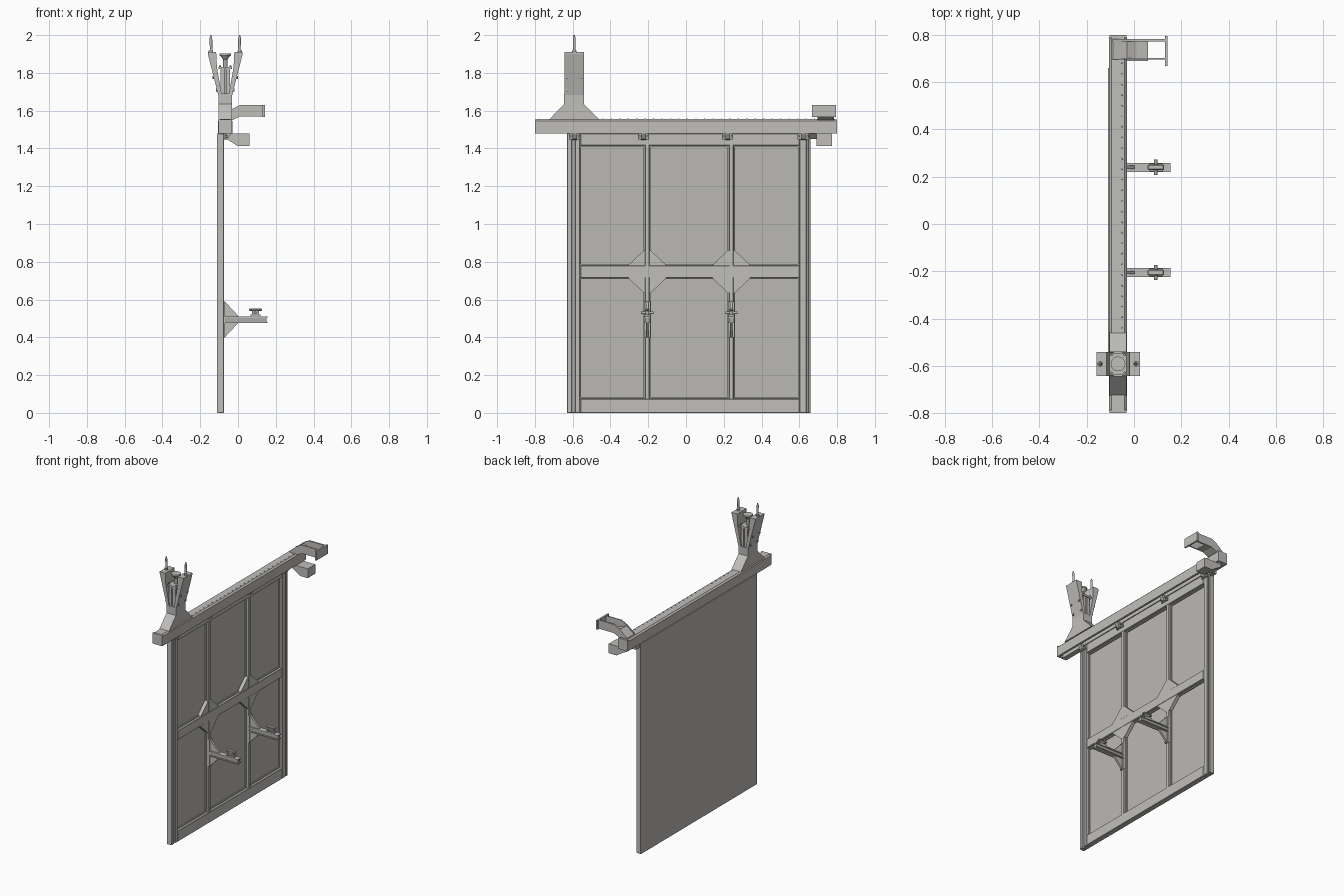
import bpy, bmesh, math
from mathutils import Vector, Matrix


def material(name, rgb):
    m = bpy.data.materials.new(name)
    m.diffuse_color = (*rgb, 1)
    return m


STEEL = material("light steel", (0.53, 0.52, 0.50))
SHEET = material("sheet grey", (0.50, 0.48, 0.46))
DARK = material("fitting grey", (0.42, 0.41, 0.395))


def finish(name, bm, mat):
    bmesh.ops.recalc_face_normals(bm, faces=bm.faces)
    me = bpy.data.meshes.new(name)
    bm.to_mesh(me)
    bm.free()
    me.materials.append(mat)
    ob = bpy.data.objects.new(name, me)
    bpy.context.collection.objects.link(ob)
    return ob


def box(name, x, y, z, mat=STEEL, bevel=0):
    bm = bmesh.new()
    bmesh.ops.create_cube(bm, size=1)
    for v in bm.verts:
        v.co = Vector([(r[0] + r[1]) / 2 + c * (r[1] - r[0]) for r, c in zip((x, y, z), v.co)])
    ob = finish(name, bm, mat)
    if bevel:
        mod = ob.modifiers.new("bevel", "BEVEL")
        mod.width, mod.segments = bevel, 1
    return ob


def prism(name, axis, profile, a, b, mat=STEEL):
    """Extrude a profile along x (profile = y,z) or y (profile = x,z)."""
    bm = bmesh.new()
    vs = [bm.verts.new((a, p, q) if axis == "x" else (p, a, q)) for p, q in profile]
    f = bm.faces.new(vs)
    new = bmesh.ops.extrude_face_region(bm, geom=[f])["geom"]
    d = Vector((b - a, 0, 0) if axis == "x" else (0, b - a, 0))
    bmesh.ops.translate(bm, vec=d, verts=[g for g in new if isinstance(g, bmesh.types.BMVert)])
    return finish(name, bm, mat)


def rod(name, p, q, r1, r2=None, mat=STEEL, sides=12):
    p, q = Vector(p), Vector(q)
    bm = bmesh.new()
    bmesh.ops.create_cone(bm, cap_ends=True, segments=sides, radius1=r1,
                          radius2=r1 if r2 is None else r2, depth=(q - p).length)
    rot = (q - p).to_track_quat("Z", "Y").to_matrix().to_4x4()
    bm.transform(Matrix.Translation((p + q) / 2) @ rot)
    return finish(name, bm, mat)


# Gate leaf: flat back sheet with raised frame on the +x side
BACK, FACE = -0.11, -0.075
MID = (-0.205, 0.24)
box("back_sheet", (BACK, -0.1), (-0.63, 0.66), (0, 1.48), SHEET)
for name, z0, z1 in (("bottom_rail", 0, 0.075), ("middle_rail", 0.715, 0.78), ("top_rail", 1.415, 1.48)):
    box(name, (-0.105, FACE), (-0.56, 0.6), (z0, z1), bevel=0.003)
    box(name + "_lip", (-0.105, -0.092), (-0.56, 0.6), (max(z0 - 0.007, 0), min(z1 + 0.007, 1.48)))

# Side stiles: twin ribs with a groove between
for s, ribs in (("left", ((-0.63, -0.603), (-0.588, -0.562))), ("right", ((0.6, 0.637), (0.645, 0.66)))):
    for i, r in enumerate(ribs):
        box(f"{s}_stile_rib_{i}", (-0.108, FACE), r, (0, 1.48), bevel=0.003)
    lo, hi = ribs[0][0], ribs[1][1]
    box(f"{s}_stile_web", (-0.105, -0.092), (max(lo - 0.007, -0.628), min(hi + 0.007, 0.658)), (0.002, 1.478))

# Vertical bars with gussets above and below the middle rail
for y in MID:
    box("vertical_bar", (-0.105, FACE - 0.001), (y - 0.013, y + 0.013), (0.05, 1.43), bevel=0.003)
    box("vertical_bar_lip", (-0.105, -0.092), (y - 0.019, y + 0.019), (0.05, 1.43))
    for sgn, z in ((1, 0.775), (-1, 0.72)):
        prism("bar_gusset", "x", [(y - 0.1, z), (y + 0.1, z), (y + 0.1, z + sgn * 0.008),
                                  (y + 0.018, z + sgn * 0.085), (y - 0.018, z + sgn * 0.085),
                                  (y - 0.1, z + sgn * 0.008)], -0.102, FACE - 0.002)

# Holding brackets that stick out from the bars
for y in MID:
    prism("bracket_gusset", "y", [(-0.08, 0.59), (-0.07, 0.59), (0.0, 0.515), (0.01, 0.48),
                                  (-0.0, 0.475), (-0.07, 0.40), (-0.08, 0.40)], y - 0.007, y + 0.007)
    for z0, z1 in ((0.475, 0.482), (0.502, 0.51)):
        box("bracket_arm_flange", (-0.076, 0.155), (y - 0.019, y + 0.019), (z0, z1))
    box("bracket_arm_web", (-0.076, 0.15), (y - 0.012, y + 0.012), (0.48, 0.505), DARK)
    box("bracket_foot", (-0.08, -0.068), (y - 0.017, y + 0.017), (0.40, 0.59))
    box("clamp_base", (0.065, 0.12), (y - 0.017, y + 0.017), (0.508, 0.522), DARK)
    box("clamp_neck", (0.074, 0.111), (y - 0.01, y + 0.01), (0.52, 0.542), DARK)
    box("clamp_head", (0.058, 0.127), (y - 0.012, y + 0.012), (0.54, 0.553), bevel=0.004)
    rod("clamp_pin", (0.092, y - 0.032, 0.53), (0.092, y + 0.032, 0.53), 0.007, mat=DARK)

# Overhead beam: channel with an open slot underneath, closed at the ends
prism("overhead_beam", "y", [(-0.106, 1.478), (-0.07, 1.478), (-0.07, 1.51), (-0.045, 1.51), (-0.045, 1.478),
                             (-0.03, 1.478), (-0.03, 1.545), (-0.04, 1.555), (-0.096, 1.555),
                             (-0.106, 1.545)], -0.79, 0.79)
for y in (-0.8, 0.788):
    box("beam_end_cap", (-0.104, -0.031), (y, y + 0.012), (1.478, 1.554))
n = 26
for i in range(n):
    y = -0.44 + i * 1.12 / (n - 1)
    rod("beam_rivet", (-0.049, y, 1.553), (-0.049, y, 1.558), 0.004, 0.003, sides=6)

# Roller hangers under the beam
for y in (-0.59, -0.225, 0.22, 0.62):
    box("hanger_plate", (-0.076, -0.066), (y - 0.03, y + 0.03), (1.447, 1.482), DARK)
    prism("hanger_bracket", "y", [(-0.07, 1.445), (-0.055, 1.45), (-0.035, 1.482), (-0.07, 1.482)], y - 0.012, y + 0.012)
    for d in (-0.023, 0.023):
        rod("hanger_bolt", (-0.07, y + d, 1.465), (-0.055, y + d, 1.465), 0.007, sides=6, mat=DARK)

# Tower base and column
CX, CY = -0.0675, -0.592
prism("tower_base", "x", [(-0.725, 1.553), (-0.46, 1.553), (-0.54, 1.635), (-0.54, 1.69),
                          (-0.645, 1.69), (-0.645, 1.635)], -0.104, -0.031)
for s in (-1, 1):
    box("tower_column", sorted((CX + s * 0.004, CX + s * 0.025)), (-0.635, -0.55), (1.68, 1.825))
box("column_core", (CX - 0.006, CX + 0.006), (-0.625, -0.56), (1.68, 1.82), DARK)
box("column_cap", (CX - 0.036, CX + 0.036), (-0.64, -0.545), (1.82, 1.832))
rod("funnel_stem", (CX, CY, 1.83), (CX, CY, 1.875), 0.012, mat=DARK)
rod("funnel_cup", (CX, CY, 1.872), (CX, CY, 1.895), 0.012, 0.03, sides=20)
rod("funnel_rim", (CX, CY, 1.893), (CX, CY, 1.903), 0.031, sides=20)
for dx in (-0.028, 0.028):
    for dy in (-0.038, 0.038):
        rod("cap_bolt", (CX + dx, CY + dy, 1.83), (CX + dx, CY + dy, 1.84), 0.006, sides=6, mat=DARK)

# Flared wings on both sides, each with bolts and an upright prong
for s in (-1, 1):
    prism("flared_wing", "y", [(CX + s * 0.018, 1.68), (CX + s * 0.036, 1.68), (CX + s * 0.092, 1.90),
                               (CX + s * 0.092, 1.91), (CX + s * 0.048, 1.91), (CX + s * 0.044, 1.83)],
          -0.643, -0.541)
    for dy in (-0.038, 0.038):
        for z in (1.71, 1.775):
            x = CX + s * (0.036 + (z - 1.68) * 0.2545)
            rod("wing_bolt", (x - s * 0.004, CY + dy, z), (x + s * 0.006, CY + dy, z), 0.008, sides=8, mat=DARK)
    px = CX + s * 0.076
    rod("prong_collar", (px, CY, 1.905), (px, CY, 1.918), 0.012, mat=DARK)
    rod("prong", (px - s * 0.002, CY, 1.9), (px, CY, 1.985), 0.007)
    rod("prong_tip", (px, CY, 1.984), (px, CY, 2.0), 0.007, 0.003)

# Upper end arm: two cranked side plates, a sloping cover and an end plate
arm = [(-0.09, 1.55), (-0.03, 1.55), (0.012, 1.57), (0.14, 1.57), (0.14, 1.63), (0.01, 1.63), (-0.03, 1.61), (-0.09, 1.56)]
prism("arm_side_plate", "y", arm, 0.696, 0.703)
prism("arm_side_plate", "y", arm, 0.772, 0.784)
prism("arm_cover", "y", [(-0.088, 1.55), (-0.03, 1.55), (0.01, 1.57), (0.06, 1.57), (0.06, 1.576), (0.01, 1.585),
                         (-0.03, 1.602), (-0.088, 1.558)], 0.70, 0.775)
box("arm_end_plate", (0.131, 0.142), (0.668, 0.795), (1.566, 1.63))

# Lower end block hanging below the beam
prism("lower_end_block", "y", [(-0.076, 1.455), (-0.06, 1.45), (0.0, 1.412), (0.06, 1.412), (0.06, 1.478),
                               (-0.076, 1.478)], 0.69, 0.773)
prism("block_bracket", "y", [(-0.1, 1.45), (-0.07, 1.45), (-0.04, 1.48), (-0.1, 1.48)], 0.655, 0.70)
